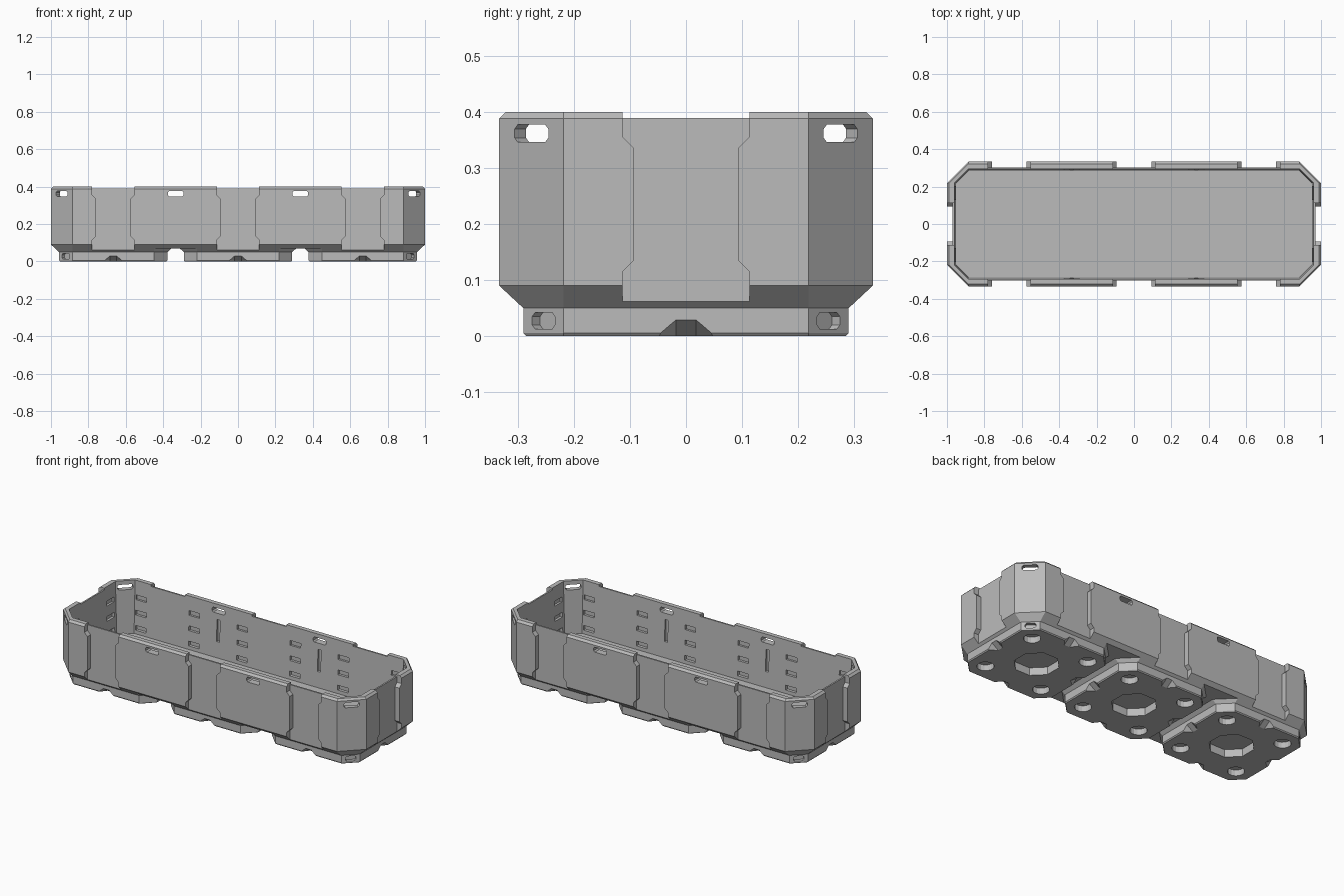
import bpy, bmesh, math
from mathutils import Matrix, Vector

cube = bpy.data.objects.get("Cube")
if cube:
    bpy.data.objects.remove(cube, do_unlink=True)

grey = bpy.data.materials.new("light_grey")
grey.use_nodes = True
COLOUR = (0.5, 0.5, 0.5, 1)
grey.diffuse_color = COLOUR
grey.node_tree.nodes["Principled BSDF"].inputs["Base Color"].default_value = COLOUR

HX, HY, FLAT = 1.0, 0.333, 0.218      # half sizes, and where the corner chamfers start
MODULES = (-0.667, 0, 0.667)
WALLS = [(sx, sy) for sx, sy in ((0, 1), (0, -1), (1, 0), (-1, 0))]
CORNERS = [(sx, sy) for sx in (-1, 1) for sy in (-1, 1)]


def make_object(name, bm):
    bmesh.ops.recalc_face_normals(bm, faces=bm.faces)
    mesh = bpy.data.meshes.new(name)
    bm.to_mesh(mesh)
    bm.free()
    obj = bpy.data.objects.new(name, mesh)
    bpy.context.collection.objects.link(obj)
    return obj


def loft(bm, rings):
    """Skin closed rings of points and cap both ends."""
    rows = [[bm.verts.new(p) for p in ring] for ring in rings]
    n = len(rows[0])
    for a, b in zip(rows, rows[1:]):
        for i in range(n):
            j = (i + 1) % n
            bm.faces.new((a[i], a[j], b[j], b[i]))
    bm.faces.new(rows[0])
    bm.faces.new(rows[-1])


def octagon(inset, z, hx, hy, cx=0):
    """Rectangle with chamfered corners, pulled in by inset."""
    x, y = hx - inset, hy - inset
    c = y - FLAT
    pts = [(x, c - y), (x, y - c), (x - c, y), (c - x, y)]
    pts += [(-px, -py) for px, py in pts]
    return [(px + cx, py, z) for px, py in pts]


def facing(point, direction):
    """Local +y points outward along direction, from a point on the wall."""
    turn = math.atan2(-direction[0], direction[1])
    return Matrix.Translation((*point, 0)) @ Matrix.Rotation(turn, 4, 'Z')


def prism(bm, profile, inner, outer, frame, drop=0):
    """Profile in (along wall, height), run from inner to outer depth."""
    loft(bm, [[frame @ Vector((u, inner, z - drop)) for u, z in profile],
              [frame @ Vector((u, outer, z)) for u, z in profile]])


def slot(width, low, high):
    w, c = width / 2, (high - low) * 0.25
    half = [(w - c, low), (w, low + c), (w, high - c), (w - c, high)]
    return half + [(-u, z) for u, z in reversed(half)]


def box(width, low, high):
    w = width / 2
    return [(w, low), (w, high), (-w, high), (-w, low)]


def cut(obj, fill):
    """Subtract the shapes that fill() adds to a mesh."""
    bm = bmesh.new()
    fill(bm)
    cutter = make_object("cutter", bm)
    cutter.hide_render = True
    mod = obj.modifiers.new("cut", 'BOOLEAN')
    mod.operation, mod.solver, mod.object = 'DIFFERENCE', 'EXACT', cutter
    bpy.context.view_layer.update()
    graph = bpy.context.evaluated_depsgraph_get()
    result = bpy.data.meshes.new_from_object(obj.evaluated_get(graph))
    obj.modifiers.clear()
    obj.data = result
    bpy.data.objects.remove(cutter, do_unlink=True)


def wall_frames(spots_long, spots_end):
    """Frames on the outer wall planes at the given positions along each wall."""
    for sx, sy in WALLS:
        for s in (spots_end if sx else spots_long):
            point = (sx * HX, s) if sx else (s, sy * HY)
            yield facing(point, (sx, sy))


# Recessed panels: wide at top and bottom, narrower in the middle
half = [(0.113, 0.04), (0.113, 0.115), (0.093, 0.135),
        (0.093, 0.335), (0.113, 0.355), (0.113, 0.45)]
RECESS = half + [(-u, z) for u, z in reversed(half)]


def recesses(bm):
    for frame in wall_frames(MODULES, (0,)):
        prism(bm, RECESS, -0.03, 0.1, frame)


def rim_gaps(bm):
    for frame in wall_frames(MODULES, (0,)):
        prism(bm, box(0.226, 0.389, 0.45), -0.08, 0.1, frame)


def handle_slots(bm):
    for frame in wall_frames((-0.333, 0.333), ()):
        prism(bm, slot(0.085, 0.347, 0.377), -0.08, 0.1, frame)
    for sx, sy in CORNERS:
        mid = (HY - FLAT) / 2
        frame = facing((sx * (HX - mid), sy * (HY - mid)), (sx, sy))
        prism(bm, slot(0.085, 0.346, 0.377), -0.08, 0.1, frame)


def inner_dents(bm):
    columns = [m + s * 0.175 for m in MODULES for s in (-1, 1)]
    for frame in wall_frames(columns, (-0.165, 0.165)):
        for z in (0.30, 0.21, 0.12):
            prism(bm, box(0.07, z - 0.014, z + 0.014), -0.06, -0.03, frame)
    for frame in wall_frames((-0.333, 0.333), ()):
        prism(bm, box(0.02, 0.18, 0.31), -0.06, -0.03, frame)


# Open tray: outer skin, chamfered rim, tapering inside and floor
bm = bmesh.new()
loft(bm, [octagon(i, z, HX, HY) for i, z in (
    (0.0215, 0.07), (0, 0.09), (0, 0.388), (0.012, 0.4),
    (0.039, 0.4), (0.048, 0.085))])
tray = make_object("tray", bm)
tray.data.materials.append(grey)
for shapes in (recesses, rim_gaps, handle_slots, inner_dents):
    cut(tray, shapes)

# Three feet with flared tops, edge notches and pockets underneath
H = 0.29
for name, cx in zip(("right_foot", "middle_foot", "left_foot"), MODULES):
    bm = bmesh.new()
    loft(bm, [octagon(i, z, H, H, cx) for i, z in (
        (0.005, 0), (0, 0.006), (0, 0.05), (-0.0215, 0.07))])
    foot = make_object(name, bm)
    foot.data.materials.append(grey)

    def notches(bm):
        shape = [(-0.072, -0.015), (0.072, -0.015), (0.018, 0.031), (-0.018, 0.031)]
        for sx, sy in WALLS:
            frame = facing((cx + sx * H, sy * H), (sx, sy))
            prism(bm, shape, -0.05, 0.003, frame, drop=0.036)

    def pockets(bm):
        spots = [(0, 0, 8, 0.123, 0.045)]
        spots += [(sx * 0.19, sy * 0.19, 16, 0.046, 0.035) for sx, sy in CORNERS]
        for x, y, sides, radius, top in spots:
            angles = [(i + 0.5) * math.tau / sides for i in range(sides)]
            loft(bm, [[(cx + x + radius * math.cos(a), y + radius * math.sin(a), z)
                       for a in angles] for z in (-0.02, top)])

    def corner_slots(bm):
        mid = (H - FLAT) / 2
        for sx, sy in CORNERS:
            if sx * cx > 0:
                frame = facing((cx + sx * (H - mid), sy * (H - mid)), (sx, sy))
                prism(bm, slot(0.058, 0.013, 0.042), -0.02, 0.05, frame)

    cut(foot, recesses)
    cut(foot, notches)
    cut(foot, pockets)
    if cx:
        cut(foot, corner_slots)
